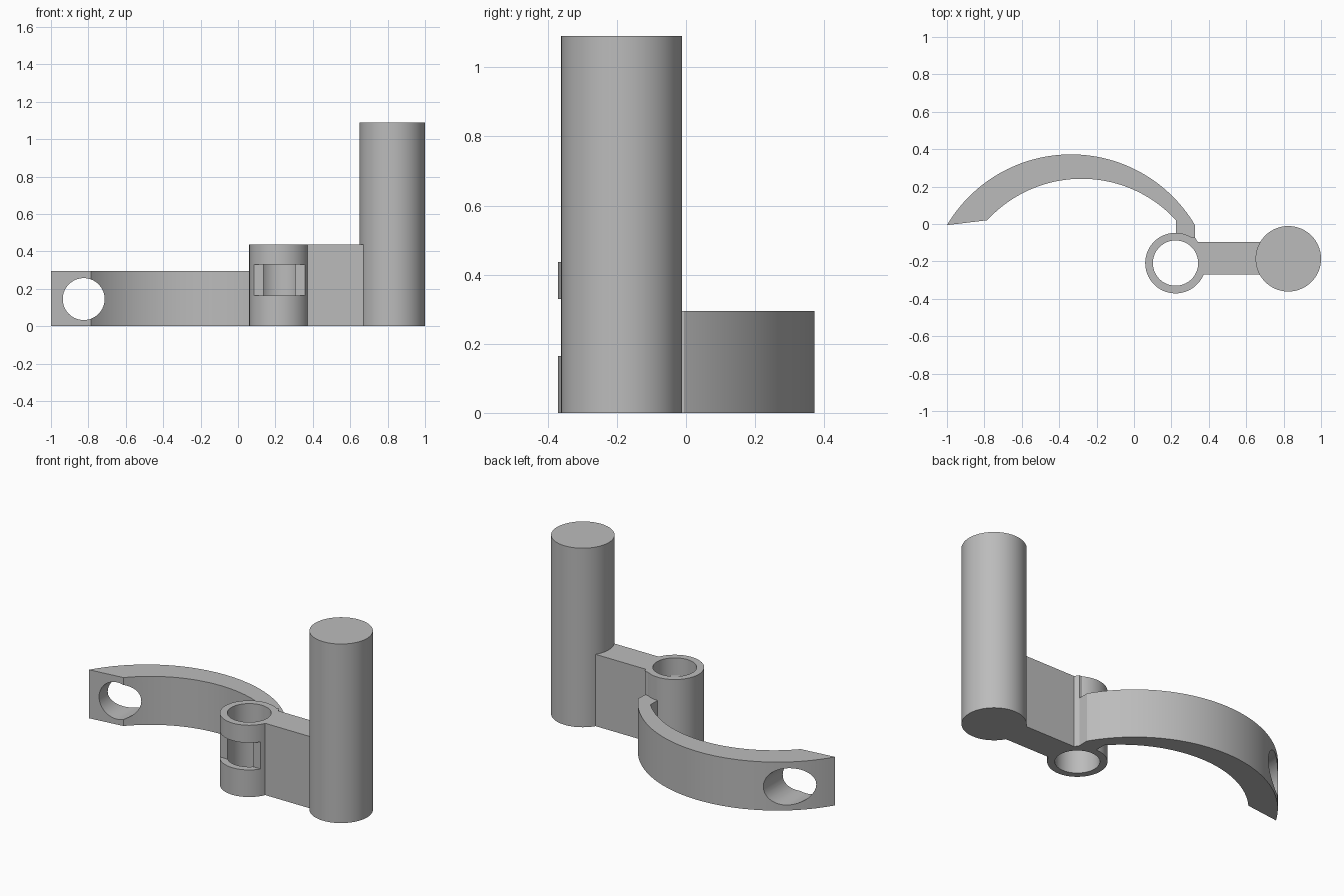
import bpy
import bmesh
from math import atan2, cos, sin, radians
from mathutils import Matrix, Vector

cube = bpy.data.objects.get("Cube")
if cube:
    bpy.data.objects.remove(cube, do_unlink=True)

# One plain grey for the whole bracket
grey = bpy.data.materials.new("plain grey")
grey.use_nodes = True
grey.diffuse_color = (0.5, 0.5, 0.5, 1)
grey.node_tree.nodes["Principled BSDF"].inputs["Base Color"].default_value = (0.5, 0.5, 0.5, 1)

BAND_H, HUB_H, POST_H = 0.295, 0.437, 1.09
HUB, HUB_R, BORE_R = (0.222, -0.209), 0.162, 0.121
POST, POST_R = (0.825, -0.186), 0.175


def circle(center, radius, count=96):
    return arc(center, radius, 0, radians(360), count)[:-1]


def arc(center, radius, start, end, count):
    steps = [start + (end - start) * i / count for i in range(count + 1)]
    return [(center[0] + radius * cos(a), center[1] + radius * sin(a)) for a in steps]


def arc_through(left, right, center, count):
    """Arc over the top from the left point to the right point."""
    l, r, c = Vector(left), Vector(right), Vector(center)
    start = atan2(*(l - c).yx)
    end = atan2(*(r - c).yx)
    return arc(center, (l - c).length, start, end, count)


def prism(name, outline, bottom, top):
    bm = bmesh.new()
    face = bm.faces.new([bm.verts.new((x, y, bottom)) for x, y in outline])
    lifted = bmesh.ops.extrude_face_region(bm, geom=[face])["geom"]
    verts = [v for v in lifted if isinstance(v, bmesh.types.BMVert)]
    bmesh.ops.translate(bm, verts=verts, vec=(0, 0, top - bottom))
    bmesh.ops.recalc_face_normals(bm, faces=bm.faces)
    mesh = bpy.data.meshes.new(name)
    bm.to_mesh(mesh)
    bm.free()
    mesh.materials.append(grey)
    obj = bpy.data.objects.new(name, mesh)
    bpy.context.collection.objects.link(obj)
    return obj


def activate(obj):
    bpy.ops.object.select_all(action='DESELECT')
    obj.select_set(True)
    bpy.context.view_layer.objects.active = obj


def cut(obj, cutter):
    cutter.hide_render = True
    mod = obj.modifiers.new("cut", 'BOOLEAN')
    mod.operation = 'DIFFERENCE'
    mod.solver = 'EXACT'
    mod.object = cutter
    activate(obj)
    bpy.ops.object.modifier_apply(modifier=mod.name)
    bpy.data.objects.remove(cutter, do_unlink=True)


def hub_cutter(radius):
    return prism("hub_cutter", circle(HUB, radius), -0.1, 0.6)


# Tall round post
post = prism("post", circle(POST, POST_R), 0, POST_H)

# Hub tube with a bore and a slot through its front wall
hub = prism("hub", circle(HUB, HUB_R), 0, HUB_H)
cut(hub, hub_cutter(BORE_R))
slot = [(0, -0.5), (0.5, -0.5), (0.5, -0.295), (0, -0.295)]
cut(hub, prism("slot_cutter", slot, 0.165, 0.33))

# Straight arm from hub to post, with a small chamfer in the corner
arm = prism("arm", [(0.25, -0.27), (0.8, -0.27), (0.8, -0.095), (0.34, -0.095),
                    (0.325, -0.07), (0.29, -0.07)], 0, HUB_H)
cut(arm, hub_cutter(HUB_R))
cut(arm, prism("post_cutter", circle(POST, POST_R), -0.1, 0.6))

# Curved band, tapering toward its free end, with a short tail into the hub
outer = arc_through((-1, -0.006), (0.325, -0.006), (-0.337, -0.398), 64)
inner = arc_through((-0.785, 0.02), (0.225, 0.02), (-0.28, -0.444), 64)
tail = [(0.325, -0.07), (0.29, -0.07), (0.225, -0.1)]
band = prism("curved_band", outer + tail + inner[::-1], 0, BAND_H)
cut(band, hub_cutter(HUB_R))

# Round hole running front to back near the free end
hole = prism("hole_cutter", circle((0, 0), 0.112, 64), -0.5, 0.5)
hole.data.transform(Matrix.Translation((-0.825, 0, 0.145)) @ Matrix.Rotation(radians(90), 4, 'X'))
cut(band, hole)

for part in (post, hub, arm, band):
    activate(part)
    bpy.ops.object.shade_smooth_by_angle(angle=radians(20))
